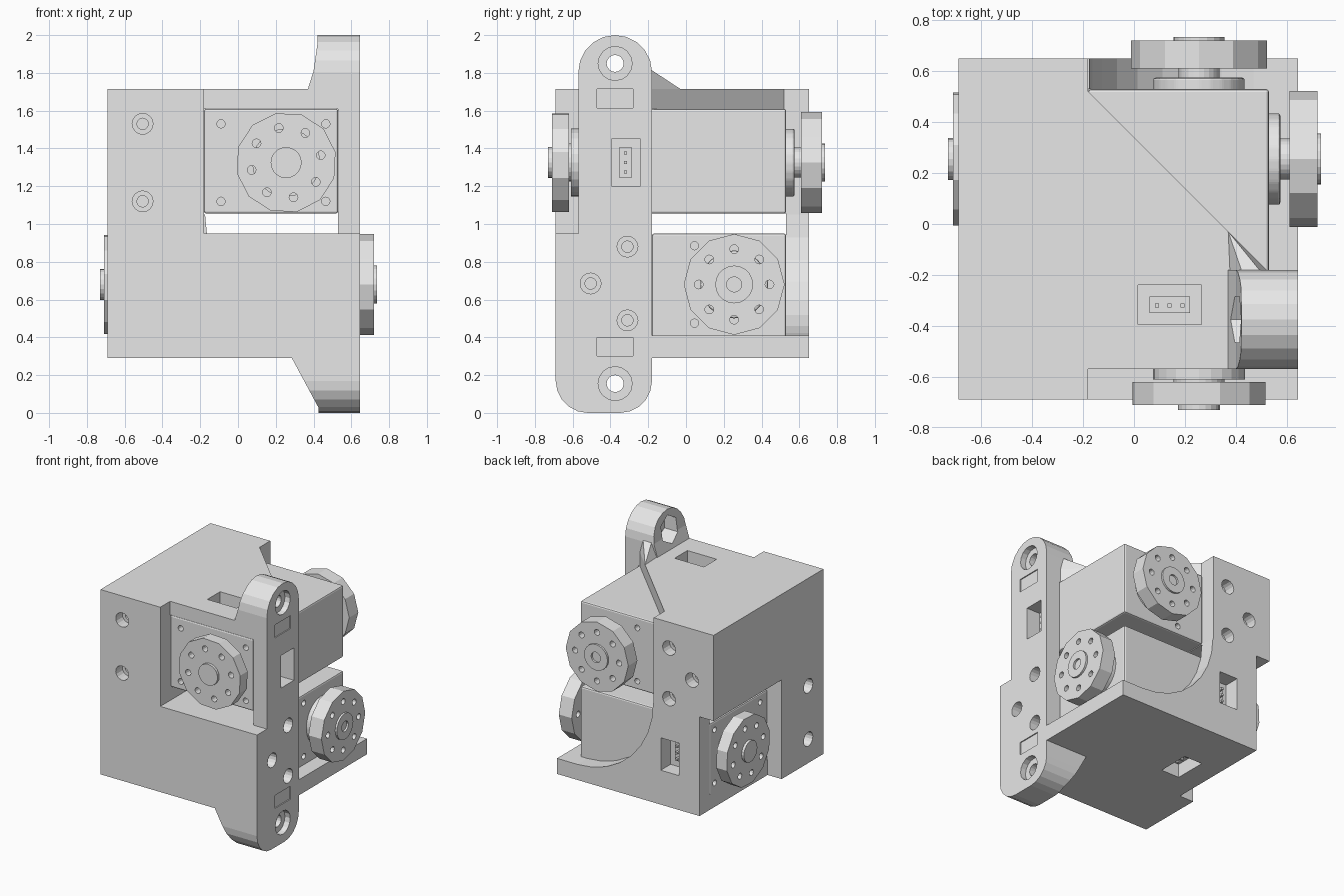
import bpy, bmesh
from math import sin, cos, pi, radians
from mathutils import Matrix

cube = bpy.data.objects.get("Cube")
if cube:
    bpy.data.objects.remove(cube, do_unlink=True)

grey = bpy.data.materials.new("plain_grey")
grey.use_nodes = True
COLOUR = (0.8, 0.8, 0.8, 1)
grey.diffuse_color = COLOUR
grey.node_tree.nodes["Principled BSDF"].inputs["Base Color"].default_value = COLOUR

# Half-turn that carries the upper servo side onto the lower one: x <-> y, z flipped
SWAP = Matrix(((0, 1, 0, 0), (1, 0, 0, 0), (0, 0, -1, 2.005), (0, 0, 0, 1)))
FAR = 1.0


def finish(name, bm):
    bmesh.ops.recalc_face_normals(bm, faces=bm.faces[:])
    mesh = bpy.data.meshes.new(name)
    bm.to_mesh(mesh)
    bm.free()
    mesh.materials.append(grey)
    obj = bpy.data.objects.new(name, mesh)
    bpy.context.scene.collection.objects.link(obj)
    return obj


def prism(name, pts, a, b, axis):
    """Extrude a 2D outline from a to b along an axis."""
    def place(p, d):
        q = list(p)
        q.insert("xyz".index(axis), d)
        return q
    bm = bmesh.new()
    low = [bm.verts.new(place(p, a)) for p in pts]
    high = [bm.verts.new(place(p, b)) for p in pts]
    bm.faces.new(low)
    bm.faces.new(high)
    for i in range(len(pts)):
        j = (i + 1) % len(pts)
        bm.faces.new((low[i], low[j], high[j], high[i]))
    return finish(name, bm)


def box(name, x, y, z):
    return prism(name, [(x[0], y[0]), (x[1], y[0]), (x[1], y[1]), (x[0], y[1])], z[0], z[1], "z")


def arc(c, r, start, end, n):
    return [(c[0] + r * cos(radians(start + (end - start) * i / n)),
             c[1] + r * sin(radians(start + (end - start) * i / n))) for i in range(n + 1)]


def cyl(name, c, r, a, b, axis, n=16, turn=0):
    return prism(name, arc(c, r, turn, turn + 360, n)[:-1], a, b, axis)


def swapped(obj, name):
    twin = obj.copy()
    twin.data = obj.data.copy()
    twin.name = name
    twin.data.transform(SWAP)
    bpy.context.scene.collection.objects.link(twin)
    return twin


def boolean(obj, tool, mode="DIFFERENCE"):
    mod = obj.modifiers.new("bool", "BOOLEAN")
    mod.operation, mod.object, mod.solver = mode, tool, "EXACT"
    graph = bpy.context.evaluated_depsgraph_get()
    graph.update()
    mesh = bpy.data.meshes.new_from_object(obj.evaluated_get(graph))
    obj.modifiers.clear()
    obj.data = mesh
    bpy.data.objects.remove(tool, do_unlink=True)


def bevel(obj, width):
    bm = bmesh.new()
    bm.from_mesh(obj.data)
    bmesh.ops.bevel(bm, geom=bm.edges[:], offset=width, segments=2, profile=0.5, affect="EDGES")
    bm.to_mesh(obj.data)
    bm.free()


# Main housing block with its two crossing servo bays
body = box("housing", (-0.69, 0.645), (-0.69, 0.65), (0.29, 1.715))
sweep = arc((0.47, 1.055), 0.645, 180, 270, 8)
bays = [
    box("c", (-0.18, FAR), (-FAR, 0.53), (0.95, 1.61)),
    box("c", (-0.18, FAR), (-FAR, -0.57), (0.95, 2)),
    box("c", (-FAR, FAR), (-0.18, 0.53), (0.41, 1.055)),
    box("c", (-FAR, -0.57), (-0.18, FAR), (0, 1.055)),
    prism("c", [(-0.18, FAR), (-0.18, 0.52), (0.52, -0.18), (FAR, -0.18), (FAR, FAR)], 1.05, 2, "z"),
    prism("c", [(-0.18, 2)] + sweep + [(FAR, 0.41), (FAR, 2)], 0.53, FAR, "y"),
]
for tool in bays:
    boolean(body, tool)

# Upright mounting plate with rounded ends and flared roots
outline = (arc((-0.375, 1.805), 0.195, 0, 180, 10) + [(-0.57, 0.945), (-0.69, 0.945)]
           + arc((-0.52, 0.17), 0.17, 180, 270, 5) + arc((-0.35, 0.17), 0.17, 270, 360, 5))
tower = prism("tower", outline, 0.2, 0.645, "x")
side = [(0.7, -0.1), (0.7, 2.1), (0.425, 2.1), (0.42, 1.95), (0.4, 1.81), (0.37, 1.715), (0.37, 1.61),
        (0.53, 1.61), (0.53, 0.95), (0.285, 0.95), (0.285, 0.29), (0.425, 0.03), (0.425, -0.1)]
boolean(tower, prism("c", side, -FAR, FAR, "y"), "INTERSECT")
boolean(body, tower, "UNION")

# Screw holes and connector windows; these repeat on the opposite side
holes = []


def screw(c, face, inward, axis):
    holes.append(cyl("c", c, 0.055, face - inward * 0.1, face + inward * 0.08, axis))
    holes.append(cyl("c", c, 0.03, face + inward * 0.07, face + inward * 0.2, axis))


for c in ((-0.31, 0.88), (-0.31, 0.49), (-0.505, 0.685)):
    screw(c, 0.645, -1, "x")
for z in (1.12, 1.53):
    screw((-0.505, z), -0.69, 1, "y")
holes.append(box("c", (0.52, FAR), (-0.395, -0.24), (1.2, 1.45)))
holes.append(box("c", (0.015, 0.265), (-0.395, -0.24), (1.6, 2)))
holes += [swapped(h, "c") for h in holes]

# Plate end holes with hex nut pockets, and two shallow label panels
for z in (1.85, 0.155):
    holes.append(cyl("c", (-0.375, z), 0.045, 0.1, FAR, "x"))
    holes.append(cyl("c", (-0.375, z), 0.09, 0.6, FAR, "x"))
    holes.append(cyl("c", (-0.375, z), 0.105, 0.1, 0.51, "x", 6, 30))
for z in (1.615, 0.3):
    holes.append(box("c", (0.637, FAR), (-0.47, -0.28), (z, z + 0.1)))
for tool in holes:
    boolean(body, tool)

# Sloped web between the plate and the top
bm = bmesh.new()
for p in ((0.37, -0.19, 1.7), (0.37, -0.03, 1.7), (0.53, -0.19, 1.7), (0.37, -0.03, 1.715), (0.52, -0.18, 1.715),
          (0.425, -0.19, 1.82), (0.5, -0.19, 1.82), (0.41, -0.12, 1.755)):
    bm.verts.new(p)
bmesh.ops.convex_hull(bm, input=bm.verts[:])
finish("web", bm)

# Upper servo: case, hubs, horns and caps along y
MID = (0.255, 1.325)
case = box("servo_case", (-0.18, 0.53), (-0.57, 0.53), (1.055, 1.61))
bevel(case, 0.012)
for z in (1.12, 1.53):
    for x in (-0.09, 0.465):
        boolean(case, cyl("c", (x, z), 0.022, -FAR, -0.52, "y", 12))
    boolean(case, cyl("c", (0.045, z), 0.022, 0.48, FAR, "y", 12))


def horn(name, a, b, turn):
    obj = cyl(name, MID, 0.267, a, b, "y", 12, turn)
    for i in range(8):
        c = arc(MID, 0.187, turn + 45 * i, turn, 1)[0]
        boolean(obj, cyl("c", c, 0.023, -FAR if a < 0 else 0.5, -0.5 if a < 0 else FAR, "y", 12))
    return obj


rear_cap = cyl("rear_cap", MID, 0.1, 0.7, 0.735, "y", 20)
boolean(rear_cap, cyl("c", MID, 0.04, 0.715, FAR, "y"))
rear_hub = cyl("rear_hub", MID, 0.18, 0.52, 0.575, "y", 24)
bevel(rear_hub, 0.01)
servo = [
    case, rear_hub, rear_cap,
    cyl("rear_shaft", MID, 0.08, 0.57, 0.62, "y", 24),
    horn("rear_horn", 0.61, 0.72, 0),
    cyl("front_hub", MID, 0.18, -0.61, -0.56, "y", 24),
    cyl("front_shaft", MID, 0.1, -0.63, -0.6, "y", 24),
    horn("front_horn", -0.71, -0.62, 12),
    cyl("front_cap", MID, 0.082, -0.73, -0.7, "y", 20),
]

# Connector sockets with three pins, seen through the windows
servo.append(box("side_socket", (0.525, 0.538), (-0.355, -0.285), (1.245, 1.405)))
servo.append(box("top_socket", (0.06, 0.22), (-0.35, -0.285), (1.6, 1.618)))
for i in (-1, 0, 1):
    y, z, x = -0.32, 1.325 + 0.05 * i, 0.14 + 0.05 * i
    servo.append(box("side_pin", (0.53, 0.58), (y - 0.008, y + 0.008), (z - 0.008, z + 0.008)))
    servo.append(box("top_pin", (x - 0.008, x + 0.008), (y - 0.008, y + 0.008), (1.61, 1.66)))

# Lower servo is the same unit turned onto the x axis
for part in servo:
    swapped(part, "lower_" + part.name)
